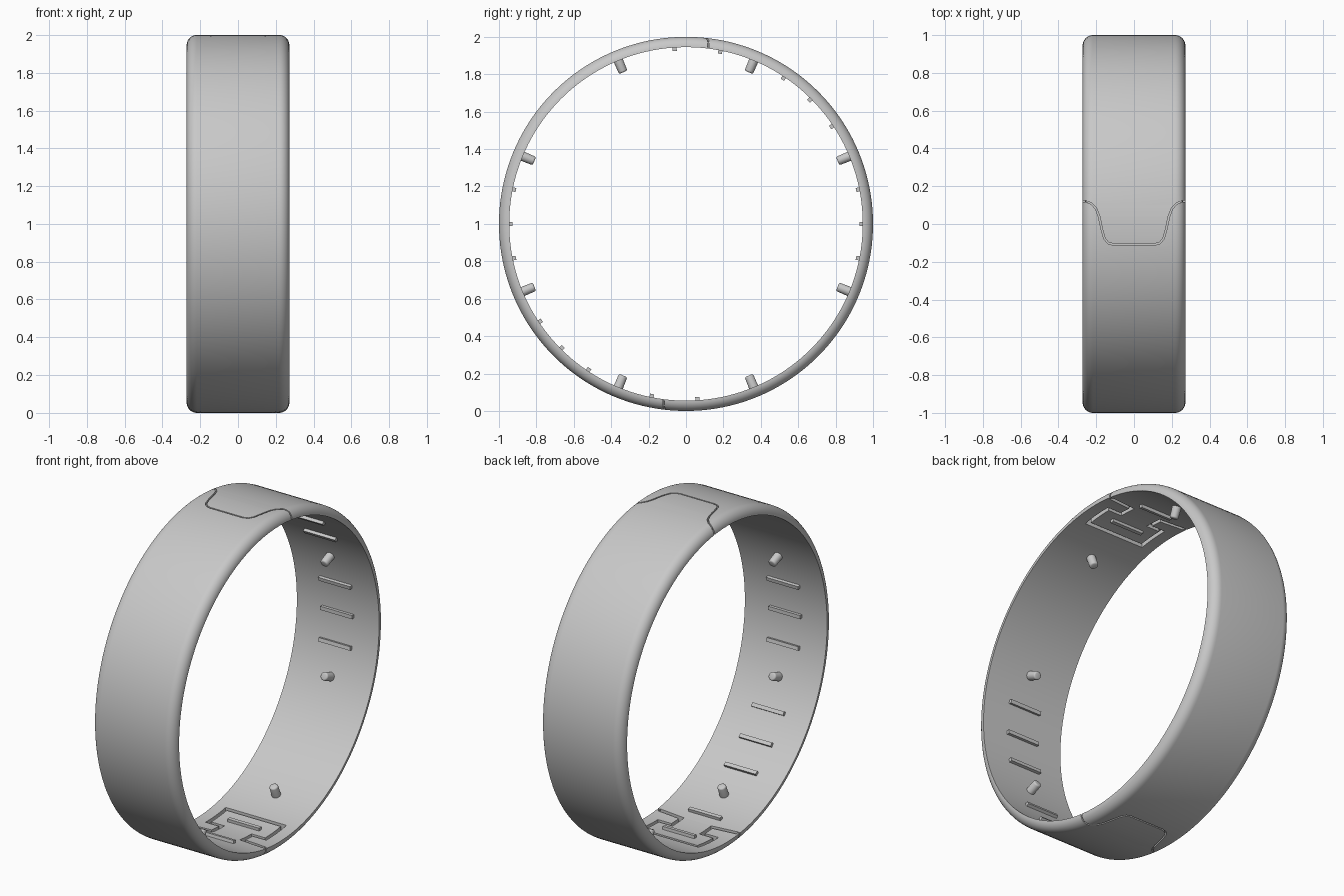
import bpy, bmesh, math
from mathutils import Matrix, Vector

if "Cube" in bpy.data.objects:
    bpy.data.objects.remove(bpy.data.objects["Cube"])

INNER, HALF, ROUND = 0.945, 0.272, 0.055
SEGMENTS = 160

grey = bpy.data.materials.new("light_grey")
grey.use_nodes = True
grey.diffuse_color = (0.58, 0.58, 0.58, 1)
grey.node_tree.nodes["Principled BSDF"].inputs["Base Color"].default_value = grey.diffuse_color


def finish(name, bm):
    bmesh.ops.recalc_face_normals(bm, faces=bm.faces)
    mesh = bpy.data.meshes.new(name)
    bm.to_mesh(mesh)
    bm.free()
    mesh.materials.append(grey)
    obj = bpy.data.objects.new(name, mesh)
    bpy.context.collection.objects.link(obj)
    return obj


def activate(obj):
    bpy.ops.object.select_all(action="DESELECT")
    obj.select_set(True)
    bpy.context.view_layer.objects.active = obj


def around_ring(angle):
    """Local +z points outward from the ring axis at this angle."""
    return Matrix.Translation((0, 0, 1)) @ Matrix.Rotation(angle - math.pi / 2, 4, "X")


# Band: rounded outer corners, sharp inner rims, swept around the x axis
def make_band():
    half = [(HALF, INNER)]
    for i in range(1, 9):
        a = i / 8 * math.pi / 2
        half.append((HALF - ROUND + ROUND * math.cos(a), INNER + ROUND * math.sin(a)))
    profile = half + [(-x, r) for x, r in reversed(half)]
    bm = bmesh.new()
    rings = []
    for s in range(SEGMENTS):
        m = around_ring(math.tau * s / SEGMENTS)
        rings.append([bm.verts.new(m @ Vector((x, 0, r))) for x, r in profile])
    n = len(profile)
    for s in range(SEGMENTS):
        a, b = rings[s], rings[(s + 1) % SEGMENTS]
        for i in range(n):
            j = (i + 1) % n
            bm.faces.new((a[i], a[j], b[j], b[i]))
    return finish("band", bm)


# Wall of constant width following a path in x and y, used to cut the grooves
def make_cutter(name, right_side, width, bottom, top, turn):
    path = right_side + [(-x, y) for x, y in reversed(right_side)]
    pts = [Vector(p) for p in path]
    bm = bmesh.new()
    rows = []
    for i, p in enumerate(pts):
        d0 = (p - pts[max(i - 1, 0)]).normalized()
        d1 = (pts[min(i + 1, len(pts) - 1)] - p).normalized()
        d0, d1 = (d0 if d0.length else d1), (d1 if d1.length else d0)
        n0, n1 = Vector((-d0.y, d0.x)), Vector((-d1.y, d1.x))
        side = (n0 + n1) / (1 + n0.dot(n1)) * width / 2
        low, a, b = bottom(p.x), p + side, p - side
        rows.append([bm.verts.new(turn @ Vector(v)) for v in (
            (a.x, a.y, low), (b.x, b.y, low), (b.x, b.y, top), (a.x, a.y, top))])
    for r, q in zip(rows, rows[1:]):
        for i in range(4):
            j = (i + 1) % 4
            bm.faces.new((r[i], r[j], q[j], q[i]))
    bm.faces.new(rows[0])
    bm.faces.new(rows[-1])
    obj = finish(name, bm)
    obj.hide_render = True
    return obj


def cut(target, cutter):
    mod = target.modifiers.new("groove", "BOOLEAN")
    mod.operation, mod.solver, mod.object = "DIFFERENCE", "EXACT", cutter
    activate(target)
    bpy.ops.object.modifier_apply(modifier=mod.name)
    bpy.data.objects.remove(cutter)


band = make_band()
outer_seam = [(0.3, 0.12), (0.262, 0.12), (0.255, 0.12), (0.225, 0.108), (0.2, 0.08),
              (0.185, 0.04), (0.17, -0.03), (0.157, -0.075), (0.138, -0.1), (0.11, -0.108)]
inner_slot = [(0.258, 0.115), (0.1, 0.1), (0.1, 0.01), (0.19, 0.01), (0.19, -0.16)]

# Two closures, top and bottom, half a turn apart
for angle in (math.pi / 2, -math.pi / 2):
    turn = around_ring(angle)
    cut(band, make_cutter("seam_cutter", outer_seam, 0.008,
                          lambda x: 0.9 if abs(x) > 0.258 else 0.976, 1.05, turn))
    cut(band, make_cutter("slot_cutter", inner_slot, 0.022, lambda x: 0.85, 0.968, turn))
activate(band)
bpy.ops.object.shade_smooth_by_angle(angle=math.radians(30))


# Round pegs with softened tips
def make_peg(number, angle):
    bm = bmesh.new()
    bmesh.ops.create_cone(bm, cap_ends=True, segments=24, radius1=0.024, radius2=0.026,
                          depth=0.085, matrix=Matrix.Translation((0, 0, 0.92)))
    tip = min(bm.faces, key=lambda f: f.calc_center_median().z)
    bmesh.ops.bevel(bm, geom=list(tip.edges), offset=0.009, segments=3,
                    profile=0.5, affect="EDGES")
    bm.transform(around_ring(angle))
    activate(finish(f"peg_{number}", bm))
    bpy.ops.object.shade_smooth_by_angle(angle=math.radians(40))


# Low grip ribs running across the inside
def make_rib(number, angle):
    bm = bmesh.new()
    size = Matrix.Diagonal((0.21, 0.022, 0.03, 1))
    bmesh.ops.create_cube(bm, size=1, matrix=Matrix.Translation((0, 0, 0.942)) @ size)
    bm.transform(around_ring(angle))
    finish(f"rib_{number}", bm)


for k in range(8):
    make_peg(k + 1, math.radians(22.5 + 45 * k))

# Ribs sit three between pegs, with a pair at each closure
steps = [-1, 0, 1, 3, 4, 5, 7, 8.33]
for k, step in enumerate(steps + [s + 16 for s in steps]):
    make_rib(k + 1, math.radians(11.25 * step))
